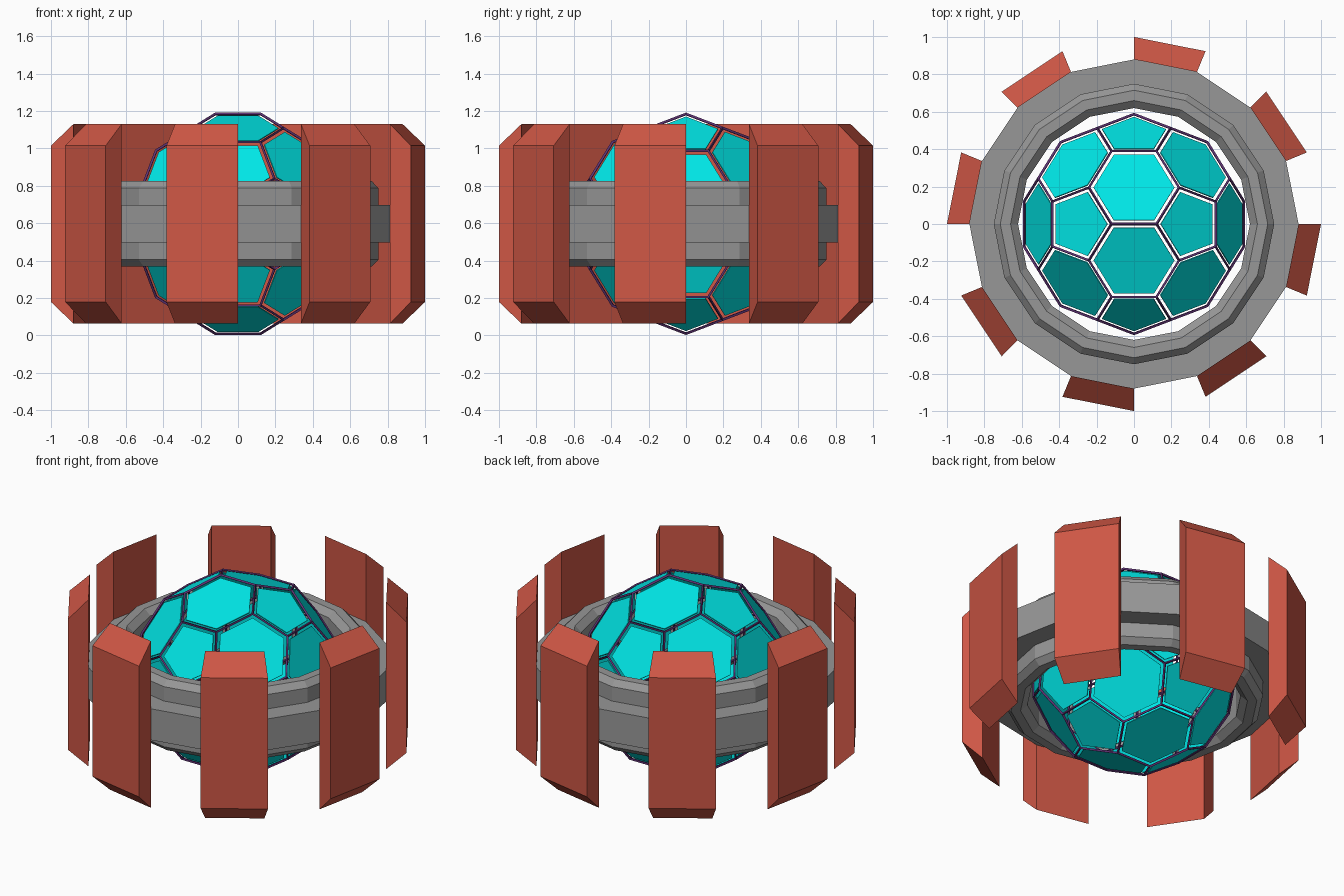
import bpy, bmesh, math
from itertools import product
from mathutils import Vector

if "Cube" in bpy.data.objects:
    bpy.data.objects.remove(bpy.data.objects["Cube"])

CZ = 0.597          # height of the core centre
PHI = (1 + 5 ** 0.5) / 2
SCALE = 0.1225      # half the edge length of the core


def material(name, rgb):
    m = bpy.data.materials.new(name)
    m.diffuse_color = (*rgb, 1)
    m.use_nodes = True
    m.node_tree.nodes["Principled BSDF"].inputs["Base Color"].default_value = m.diffuse_color
    return m


def add_object(name, bm, mat=None):
    bmesh.ops.recalc_face_normals(bm, faces=bm.faces)
    me = bpy.data.meshes.new(name)
    bm.to_mesh(me)
    bm.free()
    ob = bpy.data.objects.new(name, me)
    bpy.context.collection.objects.link(ob)
    if mat:
        me.materials.append(mat)
    return ob


def sweep(bm, profile, start, count, closed):
    """Sweep a closed (radius, z) profile around z in 22.5 degree steps."""
    loops = []
    for i in range(count if closed else count + 1):
        a = math.radians(start + 22.5 * i)
        loops.append([bm.verts.new((r * math.cos(a), r * math.sin(a), CZ + z))
                      for r, z in profile])
    n = len(profile)
    for i in range(count):
        a, b = loops[i], loops[(i + 1) % len(loops)]
        for j in range(n):
            k = (j + 1) % n
            bm.faces.new((a[j], b[j], b[k], a[k]))
    if not closed:
        bm.faces.new(loops[0])
        bm.faces.new(loops[-1])


cyan = material("cyan", (0.0, 0.8, 0.8))
red = material("red", (0.62, 0.095, 0.06))
purple = material("purple", (0.11, 0.03, 0.17))
grey = material("grey", (0.31, 0.31, 0.31))

# Core: truncated icosahedron with an edge along x at the top
points = set()
for base in ((0, 1, 3 * PHI), (1, 2 + PHI, 2 * PHI), (PHI, 2, 2 * PHI + 1)):
    for s in product((1, -1), repeat=3):
        p = [b * t + 0.0 for b, t in zip(base, s)]
        for k in range(3):
            x, y, z = p[k:] + p[:k]
            points.add((y, x, z))
core = bmesh.new()
for p in sorted(points):
    core.verts.new(Vector(p) * SCALE)
bmesh.ops.convex_hull(core, input=core.verts)
bmesh.ops.dissolve_limit(core, angle_limit=math.radians(5),
                         verts=core.verts, edges=core.edges)
bmesh.ops.recalc_face_normals(core, faces=core.faces)

# Panels: each face shrunk, slightly recessed and given thickness
bm = bmesh.new()
for f in core.faces:
    c = f.calc_center_median()
    n = c.normalized()
    radius = (f.verts[0].co - c).length
    ratio = 1 - 0.029 / radius
    rings = []
    for depth in (0.007, 0.013):
        rings.append([bm.verts.new(c + (v.co - c) * ratio - n * depth
                                   + Vector((0, 0, CZ))) for v in f.verts])
    outer, inner = rings
    bm.faces.new(outer)
    bm.faces.new(inner[::-1])
    for i in range(len(outer)):
        j = (i + 1) % len(outer)
        bm.faces.new((outer[i], inner[i], inner[j], outer[j]))
add_object("core_panels", bm, cyan)

# Thin frame along the edges of the core
frame = add_object("core_frame", core, purple)
frame.location.z = CZ
wire = frame.modifiers.new("wire", 'WIREFRAME')
wire.thickness = 0.015
wire.offset = -1
wire.use_even_offset = True

# Ring: chamfered body with a wider band around its middle
half = [(0.62, 0.192), (0.66, 0.228), (0.715, 0.228), (0.75, 0.192),
        (0.75, 0.1), (0.88, 0.1)]
bm = bmesh.new()
sweep(bm, half + [(r, -z) for r, z in reversed(half)], 0, 16, True)
add_object("ring", bm, grey)

# Eight outer blocks on every other side of the ring
block = [(0.88, 0.533), (1.0, 0.418), (1.0, -0.418), (0.88, -0.533)]
for i in range(8):
    bm = bmesh.new()
    sweep(bm, block, 45 * i - 22.5, 1, False)
    add_object(f"outer_block_{i + 1}", bm, red)
